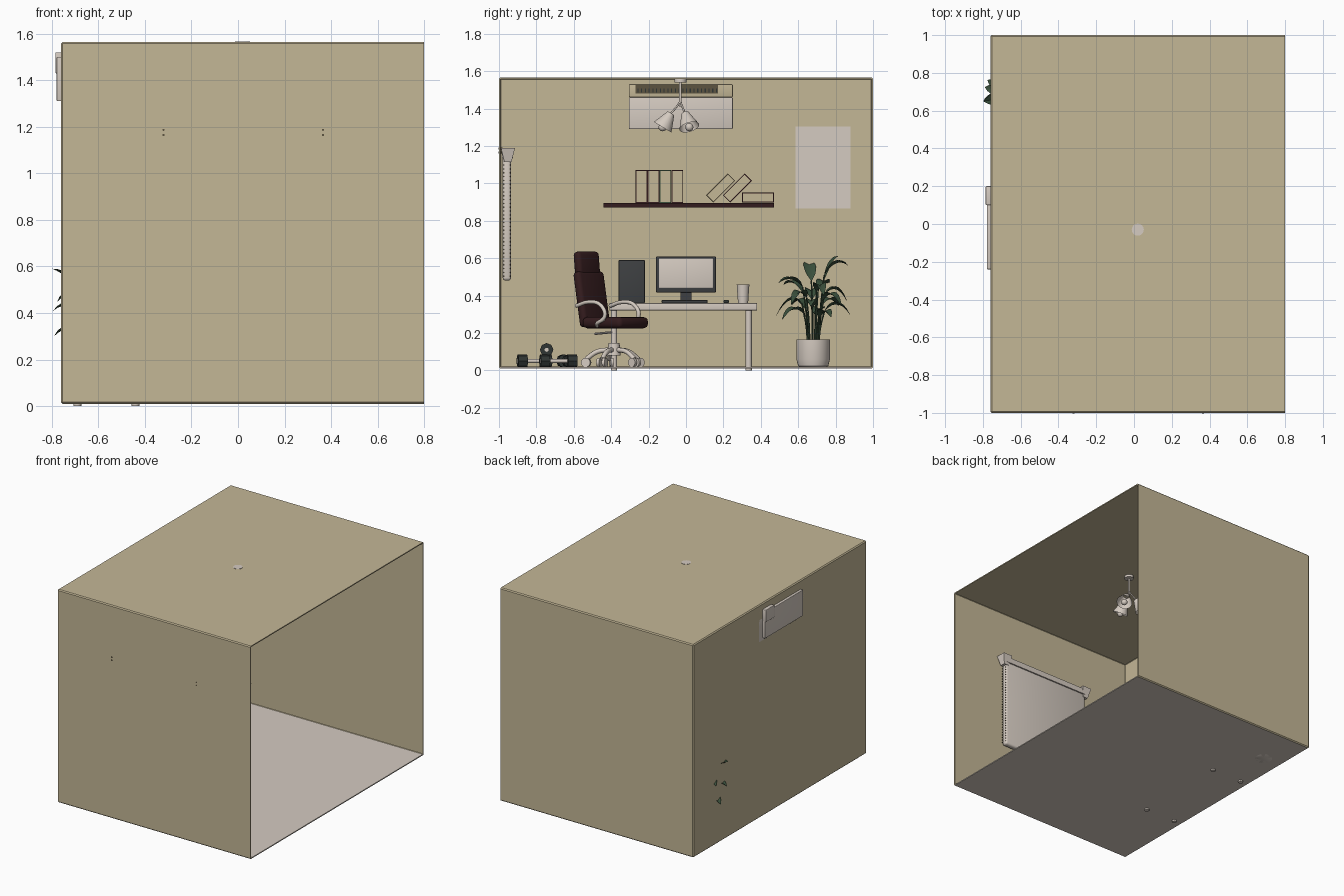
import bpy, bmesh, math, random
from mathutils import Vector, Matrix

if "Cube" in bpy.data.objects:
    bpy.data.objects.remove(bpy.data.objects["Cube"], do_unlink=True)
random.seed(4)


def material(name, *rgb):
    linear = [((c / 255 + 0.055) / 1.055) ** 2.4 for c in rgb] + [1]
    m = bpy.data.materials.new(name)
    m.use_nodes = True
    m.diffuse_color = linear
    m.node_tree.nodes["Principled BSDF"].inputs["Base Color"].default_value = linear
    return m


TAN = material("tan wall paint", 196, 183, 150)
WHITE = material("warm white", 213, 203, 193)
MAROON = material("dark maroon", 52, 28, 30)
CHARCOAL = material("charcoal", 62, 64, 66)
IRON = material("dark iron", 47, 53, 51)
GREEN = material("leaf green", 58, 80, 60)
VENT = material("vent brown", 92, 83, 64)


def add(name, bm, mat, smooth=False):
    bmesh.ops.recalc_face_normals(bm, faces=bm.faces)
    mesh = bpy.data.meshes.new(name)
    bm.to_mesh(mesh)
    bm.free()
    mesh.materials.append(mat)
    obj = bpy.data.objects.new(name, mesh)
    bpy.context.collection.objects.link(obj)
    if smooth:
        shade(obj)
    return obj


def shade(obj):
    bpy.ops.object.select_all(action='DESELECT')
    obj.select_set(True)
    bpy.context.view_layer.objects.active = obj
    bpy.ops.object.shade_smooth_by_angle(angle=math.radians(40))


def box(name, xs, ys, zs, mat, bevel=0, tilt=0):
    spans = (xs, ys, zs)
    bm = bmesh.new()
    bmesh.ops.create_cube(bm, size=1)
    bmesh.ops.scale(bm, vec=[b - a for a, b in spans], verts=bm.verts)
    if bevel:
        bmesh.ops.bevel(bm, geom=bm.edges[:], offset=bevel, segments=3,
                        profile=0.5, affect='EDGES')
    move = Matrix.Translation([(a + b) / 2 for a, b in spans])
    bm.transform(move @ Matrix.Rotation(math.radians(tilt), 4, 'X'))
    return add(name, bm, mat, bevel > 0)


def rod(name, start, end, r1, r2, mat, sides=16, caps=True):
    start, end = Vector(start), Vector(end)
    axis = end - start
    bm = bmesh.new()
    bmesh.ops.create_cone(bm, cap_ends=caps, segments=sides, radius1=r1,
                          radius2=r2, depth=axis.length)
    turn = axis.to_track_quat('Z', 'Y').to_matrix().to_4x4()
    bm.transform(Matrix.Translation((start + end) / 2) @ turn)
    return add(name, bm, mat, sides > 8)


def tube(name, points, radius, mat):
    curve = bpy.data.curves.new(name, 'CURVE')
    curve.dimensions = '3D'
    curve.bevel_depth, curve.bevel_resolution = radius, 2
    curve.resolution_u = 6
    curve.use_fill_caps = True
    spline = curve.splines.new('BEZIER')
    spline.bezier_points.add(len(points) - 1)
    for bp, p in zip(spline.bezier_points, points):
        bp.co = p
        bp.handle_left_type = bp.handle_right_type = 'AUTO'
    curve.materials.append(mat)
    obj = bpy.data.objects.new(name, curve)
    bpy.context.collection.objects.link(obj)
    return obj


def lathe(name, profile, centre, mat, steps=32):
    bm = bmesh.new()
    verts = [bm.verts.new((r, 0, z)) for r, z in profile]
    edges = [bm.edges.new(pair) for pair in zip(verts, verts[1:])]
    bmesh.ops.spin(bm, geom=verts + edges, cent=(0, 0, 0), axis=(0, 0, 1),
                   angle=math.tau, steps=steps)
    bmesh.ops.remove_doubles(bm, verts=bm.verts, dist=0.0002)
    bmesh.ops.translate(bm, vec=centre, verts=bm.verts)
    return add(name, bm, mat, True)


# Room shell, open on the +x side
bm = bmesh.new()
bmesh.ops.create_cube(bm, size=1)
bmesh.ops.scale(bm, vec=(1.56, 2, 1.555), verts=bm.verts)
bmesh.ops.translate(bm, vec=(0.02, 0, 0.7875), verts=bm.verts)
bmesh.ops.delete(bm, geom=[f for f in bm.faces if f.normal.x > 0.5], context='FACES')
rims = [e for e in bm.edges if not e.is_boundary]
bmesh.ops.bevel(bm, geom=rims, offset=0.007, segments=1, affect='EDGES')
room = add("room_shell", bm, TAN)
room.data.materials.append(WHITE)
for face in room.data.polygons:
    face.material_index = int(face.normal.z < -0.9)
shell = room.modifiers.new("thickness", 'SOLIDIFY')
shell.thickness, shell.offset = 0.008, -1

# Desk
box("desk_top", (-0.72, -0.41), (-0.41, 0.38), (0.32, 0.36), WHITE, 0.004)
for x in (-0.69, -0.44):
    for y in (-0.385, 0.335):
        rod("desk_leg", (x, y, 0), (x, y, 0.33), 0.017, 0.017, WHITE)

# Computer
box("computer_tower", (-0.7, -0.48), (-0.36, -0.22), (0.36, 0.59), CHARCOAL, 0.004)
box("monitor_case", (-0.62, -0.57), (-0.16, 0.16), (0.415, 0.61), CHARCOAL, 0.008)
box("monitor_screen", (-0.574, -0.566), (-0.145, 0.145), (0.44, 0.6), WHITE, 0.0035)
box("monitor_neck", (-0.62, -0.6), (-0.03, 0.03), (0.37, 0.43), CHARCOAL)
box("monitor_foot", (-0.66, -0.56), (-0.08, 0.08), (0.36, 0.372), CHARCOAL)
box("keyboard", (-0.52, -0.45), (-0.13, 0.115), (0.36, 0.376), CHARCOAL, 0.004)
box("mouse", (-0.51, -0.46), (0.2, 0.23), (0.36, 0.376), IRON, 0.006)
lathe("desk_cup", [(0, 0), (0.027, 0), (0.034, 0.1), (0.03, 0.1), (0.024, 0.008), (0, 0.008)],
      (-0.52, 0.305, 0.36), WHITE)

# Swivel chair, built facing +y and then turned
chair = [
    box("chair_seat", (-0.12, 0.12), (-0.13, 0.15), (0.225, 0.285), MAROON, 0.024),
    box("chair_back", (-0.105, 0.105), (-0.185, -0.135), (0.23, 0.53), MAROON, 0.02, 10),
    box("chair_headrest", (-0.085, 0.085), (-0.22, -0.17), (0.5, 0.635), MAROON, 0.02, 6),
    rod("chair_column", (0, 0, 0.09), (0, 0, 0.23), 0.017, 0.017, WHITE),
    rod("chair_hub", (0, 0, 0.08), (0, 0, 0.145), 0.036, 0.03, WHITE),
    rod("chair_lever", (0, 0, 0.205), (0.12, -0.03, 0.195), 0.006, 0.006, WHITE, 8),
]
for side in (-1, 1):
    x = side * 0.135
    chair.append(tube("chair_arm", [(x, -0.15, 0.345), (x, -0.06, 0.365), (x, 0.03, 0.345),
                                    (x, 0.055, 0.29), (x, 0, 0.25), (x * 0.7, -0.03, 0.235)],
                      0.011, WHITE))
for i in range(5):
    turn = Matrix.Rotation(math.tau * i / 5 + 0.3, 4, 'Z')
    leg = tube("chair_foot", [turn @ Vector(p) for p in
                              ((0.02, 0, 0.11), (0.09, 0, 0.1), (0.15, 0, 0.06))], 0.013, WHITE)
    caster = [rod("chair_caster", turn @ Vector((0.15, s * 0.008, 0.042)),
                  turn @ Vector((0.15, s * 0.024, 0.042)), 0.025, 0.025, WHITE) for s in (-1, 1)]
    chair += [leg] + caster
place = Matrix.Translation((-0.2, -0.385, 0)) @ Matrix.Rotation(math.radians(-42), 4, 'Z')
for part in chair:
    part.matrix_world = place


# Dumbbells
def dumbbell(a, b):
    a, b = Vector(a), Vector(b)
    step = (b - a).normalized() * 0.05
    rod("dumbbell_handle", a, b, 0.011, 0.011, WHITE, 10)
    rod("dumbbell_head", a, a + step, 0.036, 0.036, IRON, 8)
    rod("dumbbell_head", b - step, b, 0.036, 0.036, IRON, 8)


dumbbell((-0.55, -0.9, 0.05), (-0.58, -0.72, 0.05))
dumbbell((-0.42, -0.78, 0.05), (-0.45, -0.585, 0.05))
dumbbell((-0.65, -0.66, 0.05), (-0.46, -0.62, 0.05))
dumbbell((-0.6, -0.745, 0.11), (-0.42, -0.745, 0.11))

# Shelf with books
box("wall_shelf", (-0.755, -0.6), (-0.44, 0.47), (0.872, 0.895), MAROON)


def book(y, z, thick, tall, cover, tilt=0):
    ys, zs = (y - thick / 2, y + thick / 2), (z - tall / 2, z + tall / 2)
    box("book_cover", (-0.745, -0.62), ys, zs, cover, 0, tilt)
    edge = 0.005
    box("book_pages", (-0.7, -0.616), (ys[0] + edge, ys[1] - edge),
        (zs[0] + edge, zs[1] - edge), TAN, 0, tilt)


for i, cover in enumerate((MAROON, MAROON, GREEN, MAROON)):
    book(-0.238 + i * 0.064, 0.983, 0.062, 0.175, cover)
book(0.185, 0.975, 0.055, 0.165, VENT, -45)
book(0.275, 0.975, 0.055, 0.165, MAROON, -45)
book(0.385, 0.924, 0.055, 0.17, MAROON, -90)

# Wall picture
box("wall_panel", (-0.756, -0.745), (0.585, 0.88), (0.865, 1.305), WHITE)

# Air conditioner, its back standing out of the wall
box("cooler_body", (-0.76, -0.68), (-0.305, 0.25), (1.29, 1.46), WHITE, 0.005)
box("cooler_top", (-0.76, -0.67), (-0.305, 0.25), (1.46, 1.53), TAN, 0.005)
box("cooler_vent", (-0.673, -0.666), (-0.27, 0.17), (1.48, 1.525), VENT)
for i in range(22):
    y = -0.26 + i * 0.02
    box("cooler_slat", (-0.668, -0.663), (y, y + 0.006), (1.485, 1.508), IRON)
box("cooler_back", (-0.779, -0.74), (-0.24, 0.2), (1.31, 1.5), WHITE, 0.004)
box("cooler_bracket", (-0.785, -0.74), (0.1, 0.2), (1.43, 1.52), WHITE, 0.004)

# Projection screen on the front wall
box("screen_panel", (-0.34, 0.38), (-0.98, -0.935), (0.48, 1.15), WHITE, 0.015)
box("screen_rail", (-0.34, 0.38), (-0.985, -0.925), (1.135, 1.175), WHITE)
for x in (-0.34, 0.38):
    rod("screen_bracket", (x, -0.952, 1.115), (x, -0.952, 1.19), 0.028, 0.053, WHITE, 4).data.transform(
        Matrix.Translation((x, -0.952, 0)) @ Matrix.Rotation(math.pi / 4, 4, 'Z')
        @ Matrix.Translation((-x, 0.952, 0)))
for i in range(30):
    z = 0.5 + i * 0.0205
    for y in (-0.975, -0.943):
        box("screen_eyelet", (0.379, 0.383), (y, y + 0.004), (z, z + 0.006), VENT)
for x in (-0.32, 0.365):
    for z in (1.165, 1.187):
        rod("wall_screw", (x, -1.002, z), (x, -0.98, z), 0.005, 0.005, VENT, 8)

# Ceiling lamp with three shades
hub = Vector((0.02, -0.03, 1.41))
rod("lamp_mount", hub + Vector((0, 0, 0.13)), hub + Vector((0, 0, 0.157)), 0.032, 0.032, WHITE, 24)
rod("lamp_stem", hub, hub + Vector((0, 0, 0.14)), 0.007, 0.007, WHITE)
for i in range(3):
    a = math.tau * i / 3 + math.pi / 6
    out = Vector((math.cos(a), math.sin(a), 0))
    top = hub + out * 0.05 + Vector((0, 0, -0.035))
    low = hub + out * 0.095 + Vector((0, 0, -0.11))
    tube("lamp_arm", [hub + Vector((0, 0, 0.03)), hub + out * 0.02, top], 0.005, WHITE)
    rod("lamp_shade", top, low, 0.02, 0.055, WHITE, 24, False)
    bm = bmesh.new()
    bmesh.ops.create_uvsphere(bm, u_segments=12, v_segments=8, radius=0.022)
    bmesh.ops.translate(bm, vec=low, verts=bm.verts)
    add("lamp_bulb", bm, WHITE, True)

# Potted plant
base = Vector((-0.61, 0.68, 0.01))
lathe("plant_pot", [(0, 0), (0.06, 0), (0.08, 0.012), (0.09, 0.05), (0.09, 0.155),
                    (0.083, 0.155), (0.08, 0.13), (0, 0.13)], base, WHITE)
rod("pot_soil", base + Vector((0, 0, 0.12)), base + Vector((0, 0, 0.135)), 0.08, 0.08, VENT, 24)


def leaf(angle, height, reach, rise, droop):
    out = Vector((math.cos(angle), math.sin(angle), 0))
    side = Vector((-out.y, out.x, 0))
    foot = base + out * 0.03 + Vector((0, 0, 0.13))
    start = base + out * 0.06 + Vector((0, 0, height))
    tube("plant_stem", [foot, (foot + start) / 2 - out * 0.006, start], 0.004, GREEN)
    bm = bmesh.new()
    rows = []
    for k in range(8):
        t = k / 7
        mid = start + out * reach * t + Vector((0, 0, rise * t - droop * t * t))
        half = 0.003 + 0.03 * math.sin(math.pi * t ** 0.8) ** 0.8 if k < 7 else 0.001
        lift = Vector((0, 0, half * 0.45))
        rows.append([bm.verts.new(p) for p in (mid - side * half + lift, mid, mid + side * half + lift)])
    for a, b in zip(rows, rows[1:]):
        for j in range(2):
            bm.faces.new((a[j], a[j + 1], b[j + 1], b[j]))
    add("plant_leaf", bm, GREEN, True)


for i in range(16):
    angle = i * 2.4 + 0.5
    leaf(angle, 0.27 + 0.011 * i, 0.125 if math.cos(angle) < 0 else 0.14,
         random.uniform(0.12, 0.18), random.uniform(0.12, 0.21))
leaf(1.4, 0.5, 0.13, 0.2, 0.15)
leaf(1.9, 0.47, 0.08, 0.22, 0.09)
leaf(3.3, 0.47, 0.129, 0.17, 0.06)
